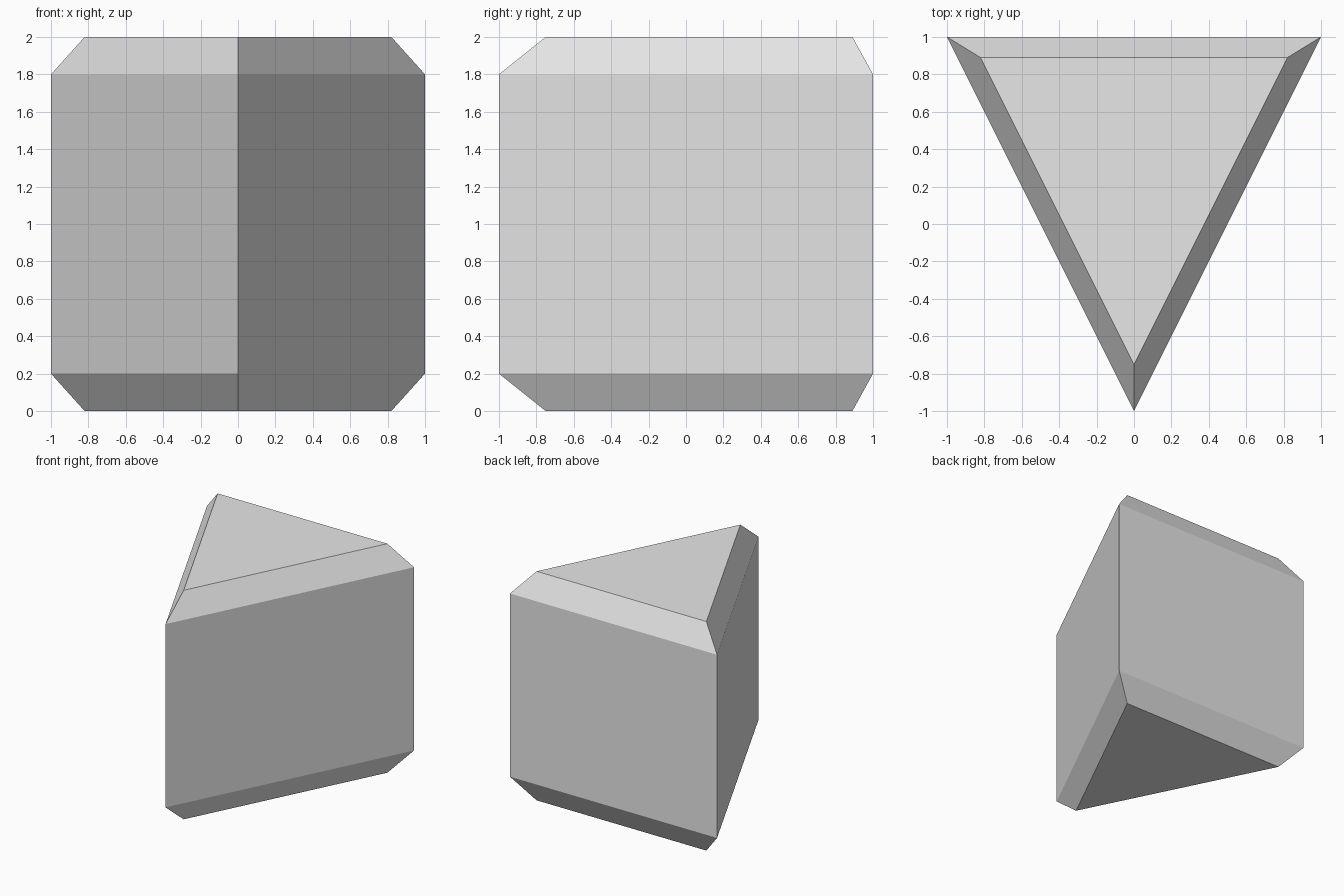
import bpy
import bmesh

cube = bpy.data.objects.get("Cube")
if cube:
    bpy.data.objects.remove(cube, do_unlink=True)

# Single plain grey
grey = bpy.data.materials.new("light_grey")
grey.use_nodes = True
grey.diffuse_color = (0.8, 0.8, 0.8, 1)
grey.node_tree.nodes["Principled BSDF"].inputs["Base Color"].default_value = (0.8, 0.8, 0.8, 1)

# Triangular outlines: full body, and the smaller end caps
body = [(-1, 1), (0, -1), (1, 1)]
cap = [(-0.82, 0.89), (0, -0.75), (0.82, 0.89)]
levels = [(cap, 0), (body, 0.2), (body, 1.8), (cap, 2)]

# Stack the outlines and skin them into a prism with chamfered ends
bm = bmesh.new()
rings = [[bm.verts.new((x, y, z)) for x, y in outline] for outline, z in levels]
for low, high in zip(rings, rings[1:]):
    for i in range(len(low)):
        j = (i + 1) % len(low)
        bm.faces.new((low[i], low[j], high[j], high[i]))
bm.faces.new(rings[0])
bm.faces.new(rings[-1])
bmesh.ops.recalc_face_normals(bm, faces=bm.faces[:])

mesh = bpy.data.meshes.new("chamfered_prism")
bm.to_mesh(mesh)
bm.free()
mesh.materials.append(grey)
prism = bpy.data.objects.new("chamfered_prism", mesh)
bpy.context.collection.objects.link(prism)
